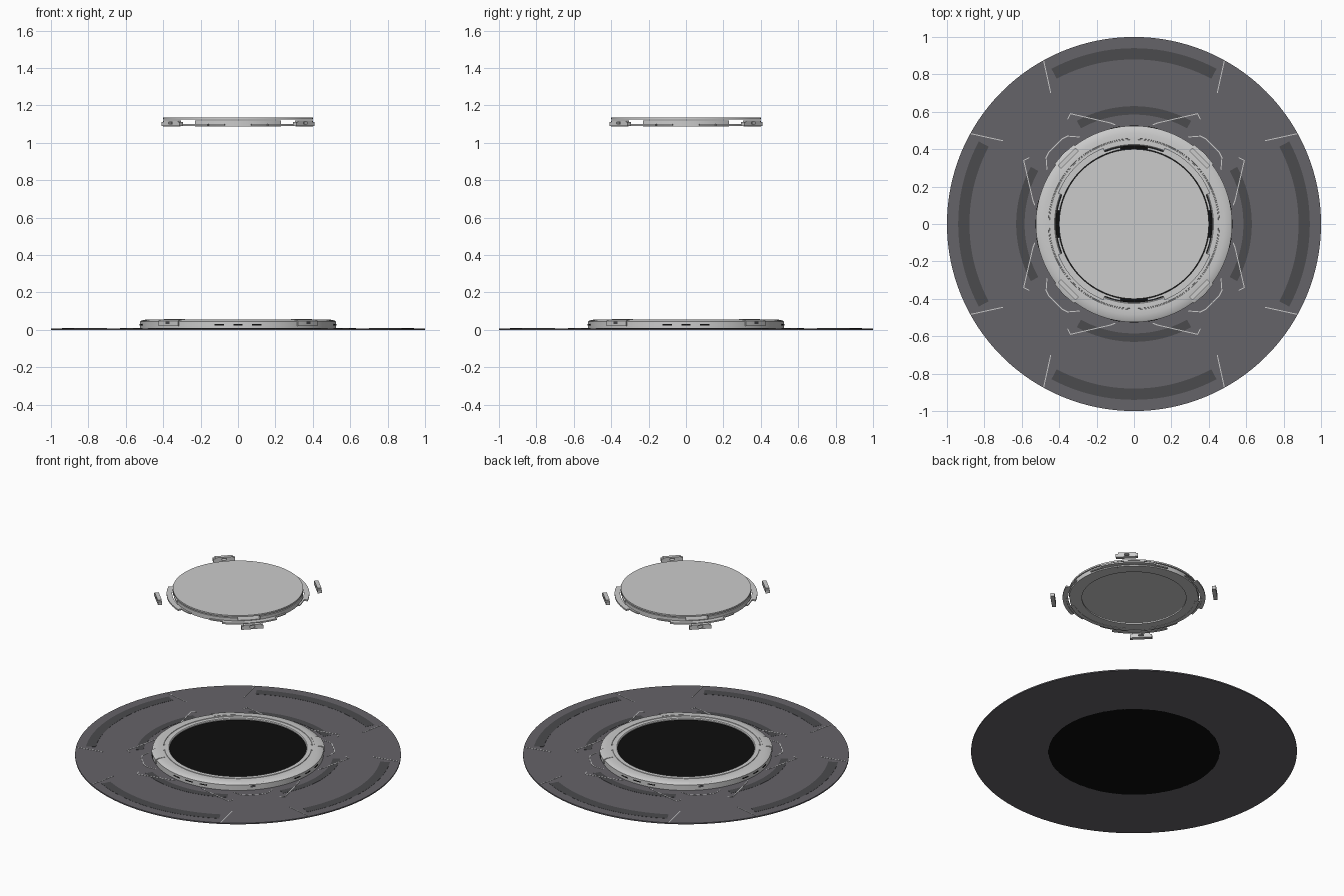
import bpy, bmesh
from math import radians, cos, sin, pi
from mathutils import Matrix, Vector

if "Cube" in bpy.data.objects:
    bpy.data.objects.remove(bpy.data.objects["Cube"])

DIAG = [45, 135, 225, 315]
CARD = [0, 90, 180, 270]


def material(name, v):
    m = bpy.data.materials.new(name)
    m.diffuse_color = (*v, 1)
    m.use_nodes = True
    m.node_tree.nodes["Principled BSDF"].inputs["Base Color"].default_value = m.diffuse_color
    return m


DARK = material("dark_grey", (0.13, 0.125, 0.14))
DARKER = material("darker_grey", (0.07, 0.07, 0.075))
BLACK = material("black", (0.004, 0.004, 0.004))
PALE = material("pale_line", (0.8, 0.8, 0.8))


def finish(name, bm, mat=None):
    bmesh.ops.recalc_face_normals(bm, faces=bm.faces)
    me = bpy.data.meshes.new(name)
    bm.to_mesh(me)
    bm.free()
    ob = bpy.data.objects.new(name, me)
    bpy.context.collection.objects.link(ob)
    if mat:
        me.materials.append(mat)
    bpy.ops.object.select_all(action='DESELECT')
    bpy.context.view_layer.objects.active = ob
    ob.select_set(True)
    bpy.ops.object.shade_smooth_by_angle(angle=radians(25))
    return ob


def sweep(name, profile, centres=(0,), half=180, mat=None):
    """Turn a closed (radius, z) profile about z, as a full ring or as repeated arcs."""
    bm = bmesh.new()
    full = half >= 180
    n = 128 if full else max(4, int(half * 0.8))
    for c in centres:
        rings = []
        for i in range(n if full else n + 1):
            a = radians(c - half + 2 * half * i / n)
            rings.append([bm.verts.new((r * cos(a), r * sin(a), z)) for r, z in profile])
        k = len(profile)
        for i in range(n):
            a, b = rings[i], rings[(i + 1) % len(rings)]
            for j in range(k):
                bm.faces.new((a[j], a[(j + 1) % k], b[(j + 1) % k], b[j]))
        if not full:
            bm.faces.new(rings[0])
            bm.faces.new(rings[-1])
    return finish(name, bm, mat)


def band(r0, r1, z0, z1):
    return [(r0, z0), (r1, z0), (r1, z1), (r0, z1)]


def disc(name, r, z0, z1, mat=None):
    bm = bmesh.new()
    bmesh.ops.create_cone(bm, cap_ends=True, segments=128, radius1=r, radius2=r, depth=z1 - z0,
                          matrix=Matrix.Translation((0, 0, (z0 + z1) / 2)))
    return finish(name, bm, mat)


def blocks(name, boxes, angles, mat=None):
    """Boxes (r0, r1, t0, t1, z0, z1) along radius and tangent, repeated at angles."""
    bm = bmesh.new()
    for a in angles:
        for r0, r1, t0, t1, z0, z1 in boxes:
            m = (Matrix.Rotation(radians(a), 4, 'Z')
                 @ Matrix.Translation(((r0 + r1) / 2, (t0 + t1) / 2, (z0 + z1) / 2))
                 @ Matrix.Diagonal((r1 - r0, t1 - t0, z1 - z0, 1)))
            bmesh.ops.create_cube(bm, size=1, matrix=m)
    return finish(name, bm, mat)


def seams(name, lines, width, z0, z1, mat):
    """Thin strips along 2D lines, mirrored and turned into all quarters."""
    bm = bmesh.new()
    for q in range(4):
        for s in (1, -1):
            turn = Matrix.Rotation(q * pi / 2, 4, 'Z') @ Matrix.Diagonal((s, 1, 1, 1))
            for line in lines:
                for p, e in zip(line, line[1:]):
                    p, e = Vector((*p, 0)), Vector((*e, 0))
                    d = (e - p).normalized()
                    w = Vector((-d.y, d.x, 0)) * width / 2
                    lo = [bm.verts.new(turn @ (v + Vector((0, 0, z0)))) for v in (p - w, e - w, e + w, p + w)]
                    f = bm.faces.new(lo)
                    g = bmesh.ops.extrude_face_region(bm, geom=[f])
                    bmesh.ops.translate(bm, vec=(0, 0, z1 - z0),
                                        verts=[v for v in g['geom'] if isinstance(v, bmesh.types.BMVert)])
    return finish(name, bm, mat)


# Ground plate with darker curved panels and pale seams
sweep("ground_plate", band(0.525, 1.0, 0.0, 0.008), mat=DARK)
sweep("outer_panels", band(0.88, 0.94, 0.007, 0.009), CARD, 28, DARKER)
sweep("inner_panels", band(0.585, 0.63, 0.007, 0.009), CARD, 29, DARKER)
seams("plate_seams", [
    [(0.483, 0.873), (0.445, 0.70)],
    [(0.10, 0.53), (0.125, 0.54), (0.34, 0.59), (0.355, 0.56)],
    [(0.29, 0.465), (0.355, 0.47), (0.385, 0.455), (0.42, 0.42)],
], 0.005, 0.006, 0.0095, PALE)

# Base ring with a chamfered rim and a shallow groove on top
sweep("base_ring", [(0.42, 0.004), (0.525, 0.004), (0.525, 0.044), (0.515, 0.050), (0.485, 0.056),
                    (0.458, 0.056), (0.457, 0.053), (0.452, 0.053), (0.451, 0.056),
                    (0.425, 0.056), (0.42, 0.051)])
disc("base_underside", 0.527, 0.0, 0.004, BLACK)
disc("base_well", 0.4205, 0.004, 0.046, BLACK)
blocks("base_slots", [(0.515, 0.5265, t - 0.025, t + 0.025, 0.024, 0.03) for t in (0,)],
       [c + d for c in CARD for d in (-11, 0, 11)], BLACK)
# Clip housings at the four diagonals of the base
sweep("base_clip_housings", [(0.47, 0.02), (0.532, 0.02), (0.532, 0.048), (0.515, 0.055), (0.47, 0.058)],
      DIAG, 8)
blocks("base_clip_windows", [(0.52, 0.5335, -0.015, 0.015, 0.03, 0.043)], DIAG, DARKER)

# Floating lid: thin disc above a carrier ring
disc("lid_disc", 0.40, 1.124, 1.134)
sweep("carrier_ring", band(0.32, 0.395, 1.09, 1.10))
sweep("carrier_walls", band(0.375, 0.40, 1.088, 1.118), CARD, 35)
sweep("thin_arcs", band(0.404, 0.416, 1.093, 1.10), DIAG, 35)
sweep("outer_arcs", band(0.416, 0.438, 1.09, 1.10), DIAG, 23)

# Four loose clips around the lid, each a small frame with a window
blocks("floating_clips", [
    (0.485, 0.51, -0.068, 0.068, 1.090, 1.099),
    (0.485, 0.51, -0.068, -0.015, 1.099, 1.112),
    (0.485, 0.51, 0.015, 0.068, 1.099, 1.112),
    (0.485, 0.51, -0.055, 0.055, 1.112, 1.120),
], DIAG)
